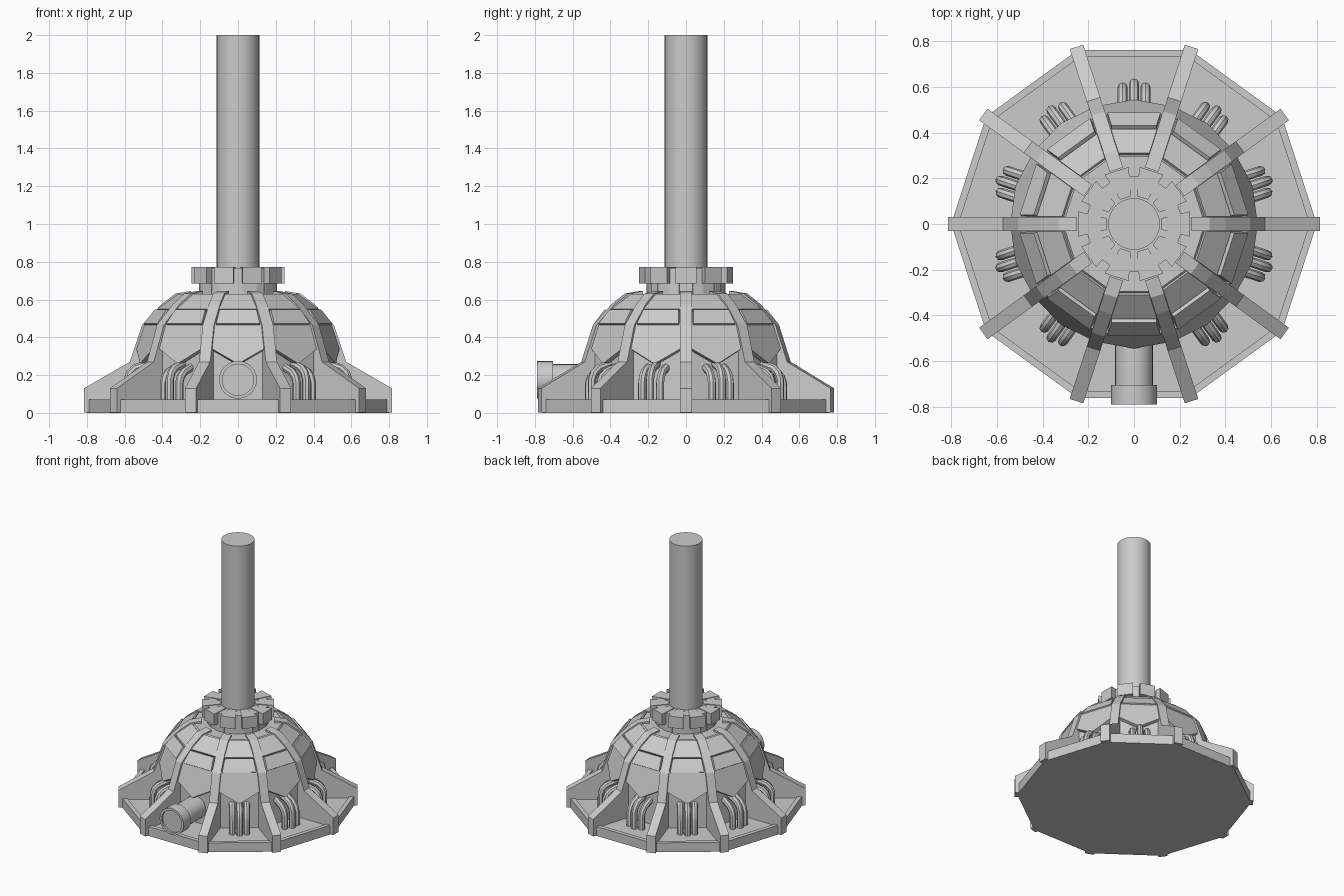
import bpy, bmesh
from math import radians, cos, sin, tan
from mathutils import Vector, Matrix

old = bpy.data.objects.get("Cube")
if old:
    bpy.data.objects.remove(old)

SIDES = 10
STEP = radians(360 / SIDES)
HALF = STEP / 2
RIB_ANGLES = [i * STEP for i in range(SIDES)]
BAY_ANGLES = [a + HALF for a in RIB_ANGLES]
FRONT = 7  # index of the bay that faces -y

grey = bpy.data.materials.new("plain_grey")
grey.use_nodes = True
grey.diffuse_color = (0.6, 0.6, 0.6, 1)
grey.node_tree.nodes["Principled BSDF"].inputs["Base Color"].default_value = (0.6, 0.6, 0.6, 1)


def finish(name, bm, smooth=False):
    bmesh.ops.recalc_face_normals(bm, faces=bm.faces)
    mesh = bpy.data.meshes.new(name)
    bm.to_mesh(mesh)
    bm.free()
    mesh.materials.append(grey)
    ob = bpy.data.objects.new(name, mesh)
    bpy.context.collection.objects.link(ob)
    if smooth:
        bpy.ops.object.select_all(action='DESELECT')
        ob.select_set(True)
        bpy.context.view_layer.objects.active = ob
        bpy.ops.object.shade_smooth_by_angle(angle=radians(35))
    return ob


def lathe(name, profile, sides, start=0.0, matrix=None, smooth=False):
    """Revolve a (radius, height) profile and cap both ends."""
    bm = bmesh.new()
    rings = [[bm.verts.new((r * cos(start + k * 2 * STEP * 5 / sides),
                            r * sin(start + k * 2 * STEP * 5 / sides), z))
              for k in range(sides)] for r, z in profile]
    for low, high in zip(rings, rings[1:]):
        for k in range(sides):
            n = (k + 1) % sides
            bm.faces.new((low[k], low[n], high[n], high[k]))
    bm.faces.new(rings[0])
    bm.faces.new(rings[-1])
    if matrix:
        bmesh.ops.transform(bm, matrix=matrix, verts=bm.verts)
    return finish(name, bm, smooth)


def slabs(name, points, thickness, angles):
    """Extrude one outline (radial, sideways, up) and repeat it round the axis."""
    bm = bmesh.new()
    for a in angles:
        turn = Matrix.Rotation(a, 3, 'Z')
        face = bm.faces.new([bm.verts.new(turn @ Vector(p)) for p in points])
        grown = bmesh.ops.extrude_face_region(bm, geom=[face])["geom"]
        bmesh.ops.translate(bm, vec=turn @ Vector(thickness),
                            verts=[g for g in grown if isinstance(g, bmesh.types.BMVert)])
        if not face.is_valid or len(face.link_loops if hasattr(face, "link_loops") else face.loops) == 0:
            continue
    return finish(name, bm)


def panel(name, low, high, gap, drop=None):
    """Flat bay panel between two (apothem, height) levels, optionally with a pointed foot."""
    wl, wh = (p[0] * tan(HALF) - gap for p in (low, high))
    pts = [(high[0], wh, high[1]), (high[0], -wh, high[1]), (low[0], -wl, low[1])]
    if drop:
        pts.append((drop[0], 0, drop[1]))
    pts.append((low[0], wl, low[1]))
    inward = Vector((low[1] - high[1], 0, high[0] - low[0])).normalized() * 0.025
    return slabs(name, pts, inward, BAY_ANGLES)


def corner(apothem):
    return apothem / cos(HALF)


# Ten-sided base with a shallow rim
lathe("base_plate", [(0.80, 0), (0.80, 0.07), (0.768, 0.07), (0.768, 0.06)], SIDES)

# Dome core, hidden mostly behind the panels
core = [(0.50, 0.05), (0.50, 0.33), (0.465, 0.46), (0.40, 0.54), (0.31, 0.61), (0.295, 0.63)]
lathe("dome_core", [(corner(r), z) for r, z in core], SIDES)

# Three tiers of panels
panel("lower_panels", (0.52, 0.34), (0.478, 0.475), 0.03, drop=(0.545, 0.26))
panel("middle_panels", (0.488, 0.472), (0.43, 0.548), 0.042)
panel("upper_panels", (0.415, 0.55), (0.31, 0.63), 0.034)

# Buttress ribs
rib = [(0.815, 0.002), (0.815, 0.13), (0.573, 0.27), (0.508, 0.465),
       (0.405, 0.575), (0.33, 0.632), (0.25, 0.645), (0.25, 0.58), (0.45, 0.4), (0.5, 0.002)]
slabs("buttress_ribs", [(r, -0.031, z) for r, z in rib], (0, 0.062, 0), RIB_ANGLES)


# Collar round the mast: stepped clamps over a core ring
def blocks(name, inner, outer, bottom, top, w_in, w_out, angles):
    pts = [(inner, -w_in, bottom), (outer, -w_out, bottom), (outer, w_out, bottom), (inner, w_in, bottom)]
    return slabs(name, pts, (0, 0, top - bottom), angles)


lathe("collar_core", [(0.16, 0.62), (0.16, 0.74)], SIDES, HALF)
lathe("collar_ring", [(0.205, 0.685), (0.205, 0.765)], SIDES)
blocks("collar_feet", 0.12, 0.205, 0.625, 0.69, 0.03, 0.045, RIB_ANGLES)
blocks("collar_clamps", 0.12, 0.245, 0.685, 0.772, 0.025, 0.055, RIB_ANGLES)
blocks("collar_keys", 0.15, 0.208, 0.63, 0.768, 0.022, 0.03, BAY_ANGLES)

# Mast
lathe("mast", [(0.113, 0.6), (0.113, 2.0)], 32, smooth=True)

# Front outlet with flange
to_front = Matrix.Translation((0, 0, 0.175)) @ Matrix.Rotation(radians(90), 4, 'X')
lathe("front_outlet", [(0.083, 0.45), (0.083, 0.72)], 24, 0, to_front, True)
lathe("outlet_flange", [(0.1, 0.705), (0.1, 0.79), (0.083, 0.79), (0.083, 0.775)], 24, 0, to_front, True)


# Bent tubes in every bay but the front one
def tube_bundle(angle):
    curve = bpy.data.curves.new("tubes", 'CURVE')
    curve.dimensions = '3D'
    curve.bevel_depth = 0.022
    curve.bevel_resolution = 2
    for side, reach, rise in ((-0.05, 0.598, 0.215), (0, 0.615, 0.235), (0.05, 0.598, 0.215)):
        path = [(reach, 0.05), (reach, rise - 0.06), (reach - 0.013, rise - 0.025),
                (reach - 0.04, rise), (0.48, rise + 0.03)]
        line = curve.splines.new('POLY')
        line.points.add(len(path) - 1)
        for point, (r, z) in zip(line.points, path):
            point.co = (r, side, z, 1)
    temp = bpy.data.objects.new("tubes", curve)
    bpy.context.collection.objects.link(temp)
    bpy.context.view_layer.update()
    mesh = bpy.data.meshes.new_from_object(temp.evaluated_get(bpy.context.evaluated_depsgraph_get()))
    bpy.data.objects.remove(temp)
    bm = bmesh.new()
    bm.from_mesh(mesh)
    bpy.data.meshes.remove(mesh)
    bmesh.ops.rotate(bm, verts=bm.verts, matrix=Matrix.Rotation(angle, 3, 'Z'))
    finish("tube_bundle", bm, True)


for i, a in enumerate(BAY_ANGLES):
    if i != FRONT:
        tube_bundle(a)
